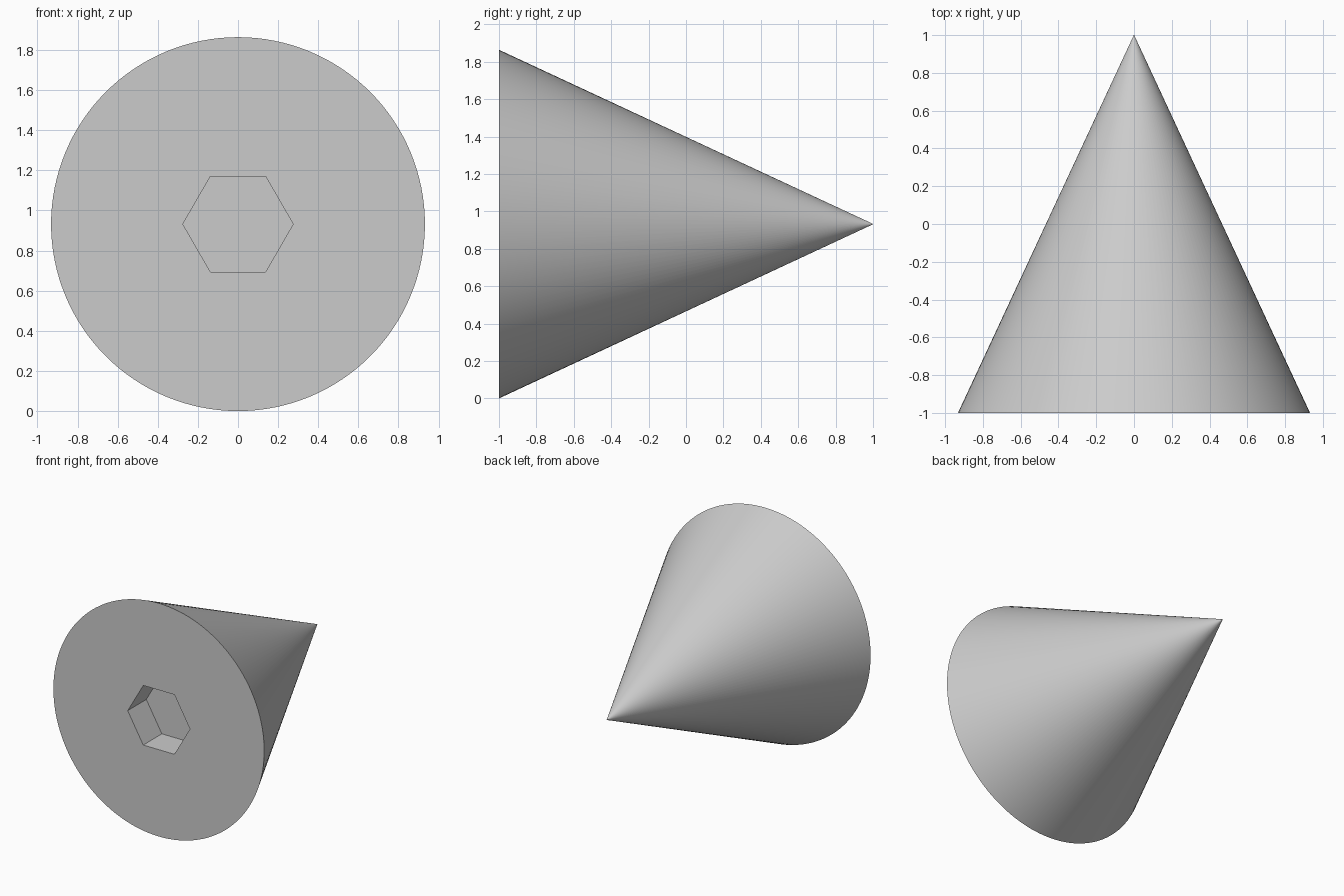
import bpy
import math
from mathutils import Matrix

RADIUS = 0.932        # base radius, also the height of the axis
LENGTH = 2.0
HEX_RADIUS = 0.275
HEX_DEPTH = 0.235

cube = bpy.data.objects.get("Cube")
if cube:
    bpy.data.objects.remove(cube, do_unlink=True)

grey = bpy.data.materials.new("plain grey")
grey.use_nodes = True
colour = (0.6, 0.6, 0.6, 1)
grey.diffuse_color = colour
grey.node_tree.nodes["Principled BSDF"].inputs["Base Color"].default_value = colour


def tapered(name, sides, r1, r2, depth, y, turn=0):
    """Cone or prism lying along y, wide end to the front."""
    bpy.ops.mesh.primitive_cone_add(vertices=sides, radius1=r1, radius2=r2, depth=depth)
    obj = bpy.context.object
    obj.name = name
    obj.data.transform(Matrix.Translation((0, y, RADIUS))
                       @ Matrix.Rotation(-math.pi / 2, 4, "X")
                       @ Matrix.Rotation(turn, 4, "Z"))
    obj.data.materials.append(grey)
    return obj


# Hexagonal socket cutter, centred on the front face so it cuts half its length
cutter = tapered("socket_cutter", 6, HEX_RADIUS, HEX_RADIUS, 2 * HEX_DEPTH,
                 -LENGTH / 2, math.radians(30))
cutter.hide_render = True

# Cone body; the pinpoint tip keeps the shading clean up to the point
body = tapered("cone_body", 128, RADIUS, 0.001, LENGTH, 0)
cut = body.modifiers.new("hex_socket", "BOOLEAN")
cut.operation = "DIFFERENCE"
cut.solver = "EXACT"
cut.object = cutter
bpy.ops.object.modifier_apply(modifier=cut.name)
bpy.data.objects.remove(cutter, do_unlink=True)

bpy.ops.object.shade_smooth_by_angle(angle=math.radians(30))
